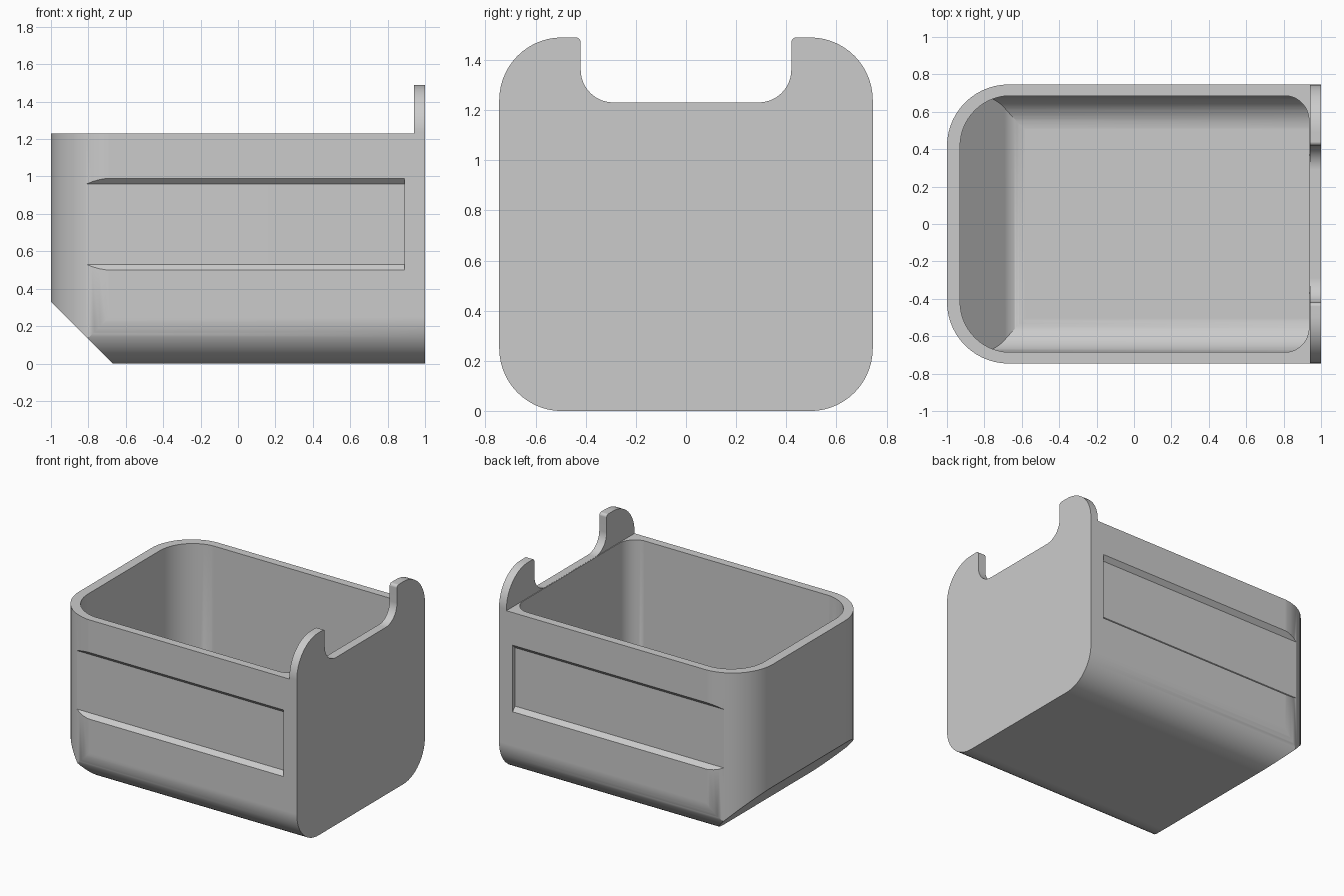
import bpy, bmesh, math
from mathutils import Vector

cube = bpy.data.objects.get("Cube")
if cube:
    bpy.data.objects.remove(cube, do_unlink=True)

grey = bpy.data.materials.new("plain grey")
grey.use_nodes = True
COLOUR = (0.6, 0.6, 0.6, 1)
grey.diffuse_color = COLOUR
grey.node_tree.nodes["Principled BSDF"].inputs["Base Color"].default_value = COLOUR


def fillet(corners, segments=14):
    """Turn (u, v, radius) corners into an outline with rounded corners."""
    outline = []
    for i, (u, v, r) in enumerate(corners):
        p = Vector((u, v))
        if r == 0:
            outline.append(p)
            continue
        a = (Vector(corners[i - 1][:2]) - p).normalized()
        b = (Vector(corners[(i + 1) % len(corners)][:2]) - p).normalized()
        half = a.angle(b) / 2
        centre = p + (a + b).normalized() * r / math.sin(half)
        start = p + a * r / math.tan(half) - centre
        end = p + b * r / math.tan(half) - centre
        sweep = math.pi - 2 * half
        for k in range(segments + 1):
            t = k / segments
            outline.append(centre + (start * math.sin((1 - t) * sweep)
                                     + end * math.sin(t * sweep)) / math.sin(sweep))
    return outline


def prism(name, corners, axis, low, high):
    """Extrude a rounded outline along one axis."""
    place = {"x": lambda u, v, w: (w, u, v),
             "y": lambda u, v, w: (u, w, v),
             "z": lambda u, v, w: (u, v, w)}[axis]
    bm = bmesh.new()
    base = bm.faces.new([bm.verts.new(place(p.x, p.y, low)) for p in fillet(corners)])
    grown = bmesh.ops.extrude_face_region(bm, geom=[base])["geom"]
    bmesh.ops.translate(bm, vec=place(0, 0, high - low),
                        verts=[g for g in grown if isinstance(g, bmesh.types.BMVert)])
    bmesh.ops.recalc_face_normals(bm, faces=bm.faces)
    mesh = bpy.data.meshes.new(name)
    bm.to_mesh(mesh)
    bm.free()
    mesh.materials.append(grey)
    obj = bpy.data.objects.new(name, mesh)
    bpy.context.collection.objects.link(obj)
    return obj


def combine(target, tool, operation):
    """Apply a boolean and discard the tool."""
    mod = target.modifiers.new("cut", "BOOLEAN")
    mod.object, mod.operation, mod.solver = tool, operation, "EXACT"
    bpy.context.view_layer.objects.active = target
    bpy.ops.object.modifier_apply(modifier=mod.name)
    bpy.data.objects.remove(tool, do_unlink=True)


W, TOP, RIM = 0.745, 1.49, 1.23

# Outer shell: rounded square section with the hand notch in its top
half = [(0.42, RIM + 0.001, 0.13), (0.42, TOP, 0.02), (W, TOP, 0.25), (W, 0, 0.25)]
section = half + [(-y, z, r) for y, z, r in reversed(half)]
storage_bin = prism("storage_bin", section, "x", -1.1, 1)

# Plan outline with rounded far corners
plan = [(-1, -W - 0.001, 0.33), (1.1, -W - 0.001, 0), (1.1, W + 0.001, 0), (-1, W + 0.001, 0.33)]
combine(storage_bin, prism("plan", plan, "z", -0.5, 2), "INTERSECT")

# Side outline: sloped lower corner, rim and tall end plate
side = [(-1.2, 0.53, 0), (-0.57, -0.1, 0), (1.1, -0.1, 0), (1.1, 1.6, 0),
        (0.94, 1.6, 0), (0.94, RIM, 0), (-1.2, RIM, 0)]
combine(storage_bin, prism("side", side, "y", -1, 1), "INTERSECT")

# Cavity with rounded floor edges, sloped end and rounded upright corners
IN = 0.685
cavity = prism("cavity", [(-IN, 0.06, 0.19), (IN, 0.06, 0.19), (IN, 2, 0), (-IN, 2, 0)],
               "x", -1.1, 1.1)
inner_plan = [(-0.93, -IN - 0.001, 0.27), (0.935, -IN - 0.001, 0.13),
              (0.935, IN + 0.001, 0.13), (-0.93, IN + 0.001, 0.27)]
combine(cavity, prism("inner_plan", inner_plan, "z", -0.5, 1.8), "INTERSECT")
inner_side = [(-1.2, 0.615, 0), (-0.645, 0.0605, 0.16), (1.1, 0.0605, 0), (1.1, 1.7, 0), (-1.2, 1.7, 0)]
combine(cavity, prism("inner_side", inner_side, "y", -1, 1), "INTERSECT")
combine(storage_bin, cavity, "DIFFERENCE")

# Label recesses with sloped lips on both long sides
for s in (-1, 1):
    recess = [(s * 0.715, 0.53, 0), (s * 0.815, 0.43, 0), (s * 0.815, 1.06, 0), (s * 0.715, 0.96, 0)]
    combine(storage_bin, prism("recess", recess, "x", -1.2, 0.89), "DIFFERENCE")

# Smooth the curves and keep the edges crisp
bpy.ops.object.select_all(action="DESELECT")
storage_bin.select_set(True)
bpy.context.view_layer.objects.active = storage_bin
bpy.ops.object.shade_smooth_by_angle(angle=math.radians(30))
weighted = storage_bin.modifiers.new("even_shading", "WEIGHTED_NORMAL")
weighted.keep_sharp = True
